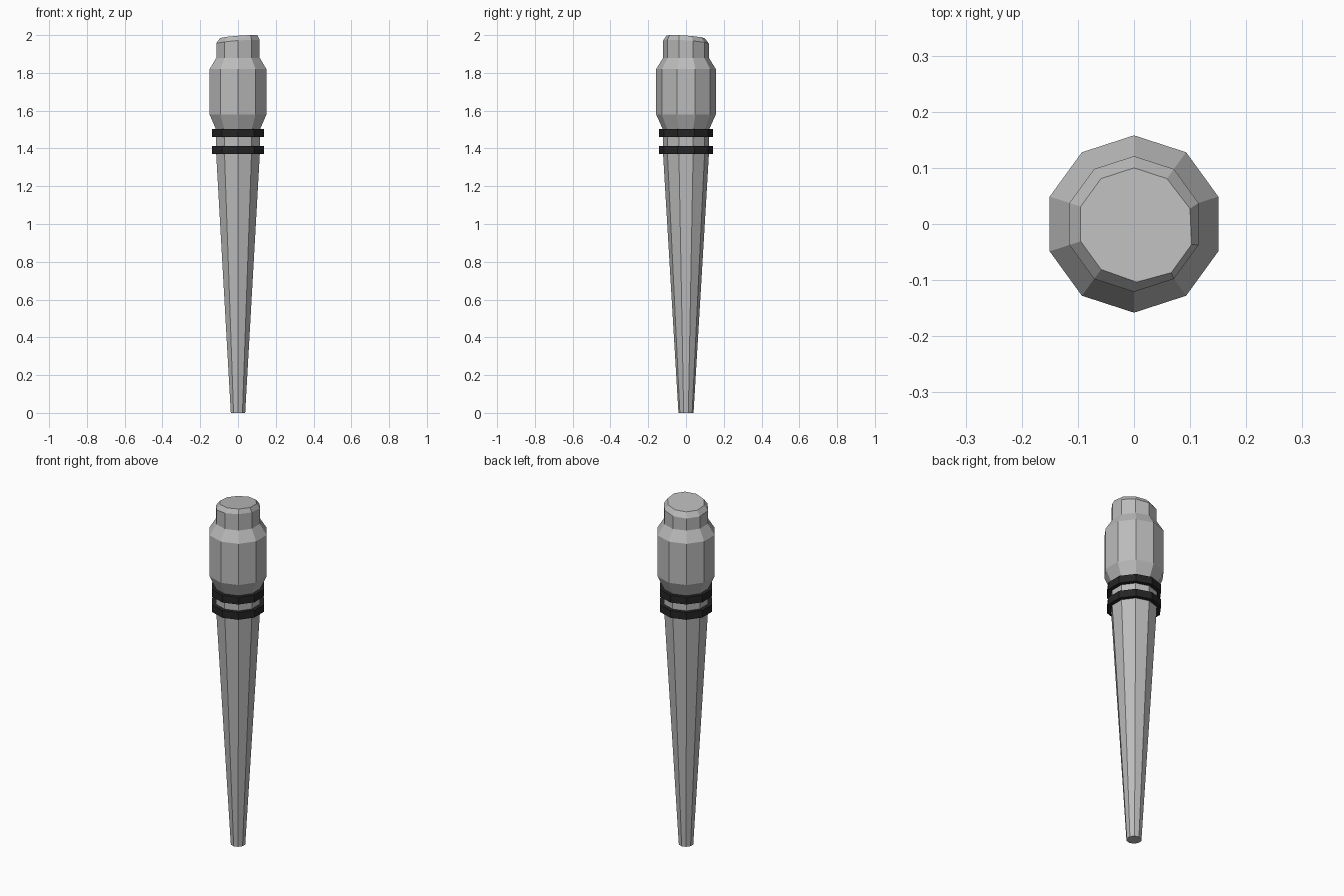
import bpy, bmesh
from math import sin, cos, tau

cube = bpy.data.objects.get("Cube")
if cube:
    bpy.data.objects.remove(cube)

SIDES = 10


def material(name, value):
    mat = bpy.data.materials.new(name)
    mat.use_nodes = True
    colour = (value, value, value, 1)
    mat.diffuse_color = colour
    mat.node_tree.nodes["Principled BSDF"].inputs["Base Color"].default_value = colour
    return mat


def ring(bm, radius, z):
    """Ten-sided ring with corners on the y axis."""
    return [bm.verts.new((radius * sin(tau * i / SIDES),
                          radius * cos(tau * i / SIDES), z)) for i in range(SIDES)]


def lathe(name, profile, mat, closed=False):
    bm = bmesh.new()
    rings = [ring(bm, r, z) for r, z in profile]
    pairs = list(zip(rings, rings[1:]))
    if closed:
        pairs.append((rings[-1], rings[0]))
    for a, b in pairs:
        for i in range(SIDES):
            j = (i + 1) % SIDES
            bm.faces.new((a[i], a[j], b[j], b[i]))
    if not closed:
        bm.faces.new(rings[0])
        bm.faces.new(rings[-1])
        # Worn, slightly tilted cap, highest towards the front left
        for v in rings[-1]:
            v.co.z += 0.08 * v.co.x - 0.07 * v.co.y
            lean = max(0, 0.8 * v.co.x - 0.6 * v.co.y)
            v.co.x += 0.08 * lean
            v.co.y -= 0.06 * lean
        for v in rings[-2]:
            v.co.z += 0.08 * v.co.x - 0.07 * v.co.y
    bmesh.ops.recalc_face_normals(bm, faces=bm.faces)
    mesh = bpy.data.meshes.new(name)
    bm.to_mesh(mesh)
    bm.free()
    mesh.materials.append(mat)
    obj = bpy.data.objects.new(name, mesh)
    bpy.context.collection.objects.link(obj)
    return obj


grey = material("light grey", 0.5)
black = material("near black", 0.018)

# Tapered shaft, swollen grip and worn pommel in one body
lathe("handle_body", [(0.04, 0), (0.122, 1.38), (0.122, 1.5), (0.158, 1.58),
                      (0.158, 1.82), (0.121, 1.88), (0.121, 1.963), (0.1, 1.99)], grey)

# Two dark bands around the neck
for name, z in (("lower_band", 1.371), ("upper_band", 1.46)):
    lathe(name, [(0.144, z), (0.144, z + 0.042), (0.115, z + 0.042), (0.115, z)],
          black, closed=True)
